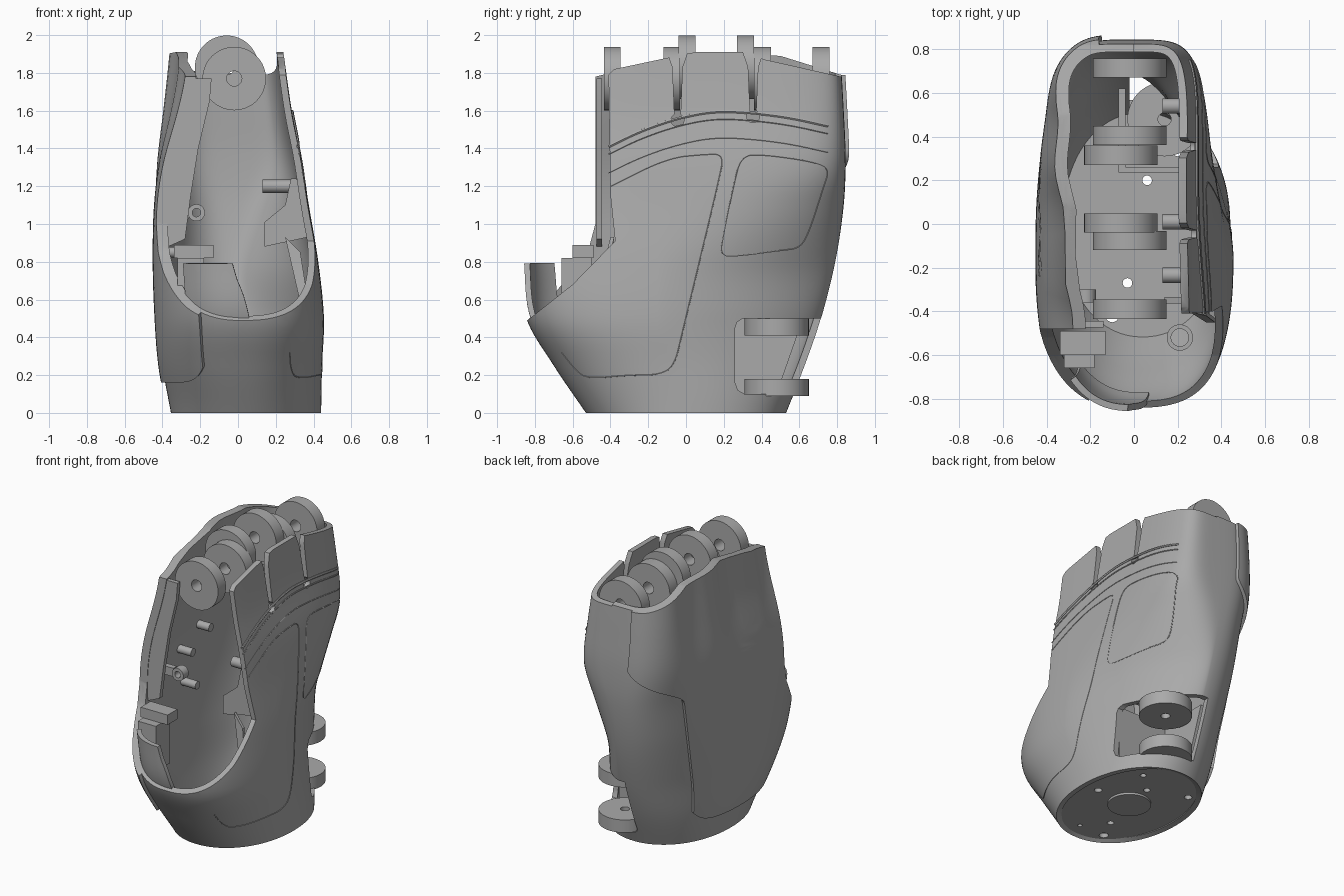
import bpy, bmesh, math
from mathutils import Vector, Matrix

if "Cube" in bpy.data.objects:
    bpy.data.objects.remove(bpy.data.objects["Cube"])

grey = bpy.data.materials.new("light grey plastic")
grey.use_nodes = True
grey.diffuse_color = (0.4, 0.4, 0.4, 1)
for node in grey.node_tree.nodes:
    if node.type == "BSDF_PRINCIPLED":
        node.inputs["Base Color"].default_value = grey.diffuse_color

# Shell sections: height, x left, x right, y front, y back,
# then squareness of the back of the hand, thumb corner and heel corner
KEYS = [(0, -.355, .44, -.53, .53, 2.1, 2.1, 2.1), (.25, -.4, .445, -.7, .63, 2.2, 1.8, 2.3),
        (.5, -.42, .455, -.845, .715, 2.3, 1.55, 2.6), (.8, -.43, .425, -.88, .79, 2.5, 1.65, 2.8),
        (1.1, -.425, .375, -.9, .835, 2.8, 2.8, 2.8), (1.35, -.415, .335, -.9, .845, 3.4, 5, 3),
        (1.6, -.39, .285, -.9, .835, 3.8, 6, 3.2), (1.95, -.355, .235, -.9, .815, 4, 6, 3.4)]


def section(z):
    i = max(k for k in range(len(KEYS) - 1) if KEYS[k][0] <= max(z, 0))
    a, b = KEYS[i], KEYS[i + 1]
    p, q = KEYS[max(i - 1, 0)], KEYS[min(i + 2, len(KEYS) - 1)]
    h = b[0] - a[0]
    t = (z - a[0]) / h
    out = []
    for j in range(1, len(a)):
        ma = (b[j] - p[j]) / (b[0] - p[0]) * h
        mb = (q[j] - a[j]) / (q[0] - a[0]) * h
        out.append(a[j] + ma * t + (3 * (b[j] - a[j]) - 2 * ma - mb) * t ** 2
                   + (2 * (a[j] - b[j]) + ma + mb) * t ** 3)
    return out


def smooth(a, b, v):
    t = min(max((v - a) / (b - a), 0), 1)
    return t * t * (3 - 2 * t)


def surface(angle, z, off=0.0):
    xl, xr, yf, yb, back, thumb, heel = section(z)
    yc = -.15 * smooth(0, .5, z)
    c, s = math.cos(angle), math.sin(angle)
    n = back if c < 0 else thumb if s > 0 else heel
    hx, xc = (xr - xl) / 2 + off, (xr + xl) / 2
    hy = (yb - yc if s > 0 else yc - yf) + off
    x = xc + hx * math.copysign(abs(c) ** (2 / n), c)
    y = yc + hy * math.copysign(abs(s) ** (2 / n), s)
    if c < 0:  # knuckle waves and inward lean on the hand's back
        k = smooth(1, 1.85, z) * min(1, -2 * c)
        x += k * (.1 * max(0, .55 - y) + .013 * math.cos((y - .02) * 14))
    return Vector((x, y, z))


def side_point(y, z):
    xl, xr, yf, yb, back, thumb, heel = section(z)
    yc = -.15 * smooth(0, .5, z)
    d, n = ((y - yc) / (yb - yc), thumb) if y > yc else ((yc - y) / (yc - yf), heel)
    return Vector(((xr + xl) / 2 + (xr - xl) / 2 * max(0, 1 - d ** n) ** (1 / n), y, z))


def add(name, mesh):
    ob = bpy.data.objects.new(name, mesh)
    bpy.context.collection.objects.link(ob)
    return ob


def bake(ob):
    bpy.context.view_layer.update()
    dg = bpy.context.evaluated_depsgraph_get()
    mesh = bpy.data.meshes.new_from_object(ob.evaluated_get(dg))
    ob.modifiers.clear()
    ob.data = mesh


def cut(ob, *cutters):
    for c in cutters:
        m = ob.modifiers.new("cut", "BOOLEAN")
        m.operation, m.solver, m.object = "DIFFERENCE", "EXACT", c
        c.hide_render = True
        bake(ob)
        bpy.data.objects.remove(c)
    return ob


def prism(name, points, vector):
    bm = bmesh.new()
    face = bm.faces.new([bm.verts.new(p) for p in points])
    res = bmesh.ops.extrude_face_region(bm, geom=[face], use_keep_orig=True)
    moved = [g for g in res["geom"] if isinstance(g, bmesh.types.BMVert)]
    bmesh.ops.translate(bm, verts=moved, vec=Vector(vector))
    bmesh.ops.recalc_face_normals(bm, faces=bm.faces)
    mesh = bpy.data.meshes.new(name)
    bm.to_mesh(mesh)
    bm.free()
    return add(name, mesh)


def profile(name, x0, x1, pts):
    return prism(name, [(x0, y, z) for y, z in pts], (x1 - x0, 0, 0))


def box(name, x0, x1, y0, y1, z0, z1):
    return profile(name, x0, x1, [(y0, z0), (y1, z0), (y1, z1), (y0, z1)])


def rod(name, start, vector, r, n=40):
    turn = Vector(vector).to_track_quat("Z", "Y")
    return prism(name, [Vector(start) + turn @ (Matrix.Rotation(math.tau * i / n, 3, "Z")
                 @ Vector((r, 0, 0))) for i in range(n)], vector)


def ring(name, start, vector, r, hole):
    v = Vector(vector)
    return cut(rod(name, start, v, r, 64), rod("bore", Vector(start) - v / 2, v * 2, hole))


def sheet(name, func, nu, nv, closed, thickness):
    bm = bmesh.new()
    rows = [[bm.verts.new(func(i / nu, k / nv)) for i in range(nu if closed else nu + 1)]
            for k in range(nv + 1)]
    for a, b in zip(rows, rows[1:]):
        for i in range(nu):
            j = (i + 1) % len(a)
            bm.faces.new((a[i], a[j], b[j], b[i]))
    mesh = bpy.data.meshes.new(name)
    bm.to_mesh(mesh)
    bm.free()
    ob = add(name, mesh)
    m = ob.modifiers.new("wall", "SOLIDIFY")
    m.thickness, m.offset = thickness, -1
    bake(ob)
    return ob


def left_opening():
    return profile("left_opening", -1, .002, [
        (-1.2, .49), (-.84, .49), (-.77, .555), (-.6, .74), (-.52, .85), (-.48, 1), (-.48, 1.78),
        (-.2, 1.85), (.1, 1.91), (.5, 1.89), (.82, 1.79), (1.2, 1.78), (1.2, 2.3), (-1.2, 2.3)])


# Hollow palm shell with its front opening, finger slots and thumb window
shell = sheet("palm_shell", lambda u, v: surface(u * math.tau, v * 1.93), 128, 48, True, .036)
right_opening = profile("right_opening", 0, 1, [
    (-1.2, .49), (-.84, .49), (-.6, .68), (-.375, .91), (-.4, 1.15), (-.41, 1.79), (-.38, 1.82),
    (-.05, 1.89), (.05, 1.91), (.3, 1.91), (.42, 1.87), (.82, 1.78), (1.2, 1.78), (1.2, 2.3), (-1.2, 2.3)])
thumb_window = profile("thumb_window", -.02, 1, [
    (.26, .16), (.275, .12), (.31, .1), (1, .1), (1, .5), (.3, .5), (.27, .48), (.26, .45)])
cut(shell, left_opening(), right_opening, thumb_window)
for y, z in ((-.045, 1.55), (.355, 1.57)):
    flared = [(y - .015, z), (y + .015, z), (y + .026, 1.83), (y + .06, 1.93), (y + .06, 2.2),
              (y - .06, 2.2), (y - .06, 1.93), (y - .026, 1.83)]
    cut(shell, profile("slot", .05, 1, flared), rod("slot_end", (.05, y, z), (1, 0, 0), .034))


# Raised cover on the back of the hand
def cover_point(u, v):
    z0 = .16 + .08 * abs(2 * u - 1) ** 8
    z = z0 + (1.93 - z0) * v
    start = 142 - 46 * smooth(1.1, 1.38, z)
    return surface(math.radians(start + (244 - start) * u), z, .022)


cut(sheet("back_cover", cover_point, 64, 60, False, .04), left_opening())


# Seams and ridges following the palm side, with rounded corners
def trim(name, pts, radius, closed=False):
    path = [Vector(p) for p in pts]
    for _ in range(3):
        pairs = list(zip(path, path[1:] + (path[:1] if closed else [])))
        soft = [a.lerp(b, t) for a, b in pairs for t in (.25, .75)]
        path = soft if closed else [path[0]] + soft + [path[-1]]
    cu = bpy.data.curves.new(name, "CURVE")
    cu.dimensions, cu.bevel_depth, cu.bevel_resolution = "3D", radius, 1
    sp = cu.splines.new("POLY")
    sp.points.add(len(path) - 1)
    for p, q in zip(sp.points, path):
        p.co = (*side_point(q.x, q.y), 1)
    sp.use_cyclic_u = closed
    ob = add(name, cu)
    mesh = bpy.data.meshes.new_from_object(ob.evaluated_get(bpy.context.evaluated_depsgraph_get()))
    bpy.data.objects.remove(ob)
    add(name, mesh)


arch = [(-.41, 1.41), (-.25, 1.49), (-.05, 1.56), (.15, 1.6), (.35, 1.59), (.55, 1.565), (.75, 1.52)]
trim("knuckle_ridge_upper", arch, .009)
trim("knuckle_ridge_lower", [(y, z - .04) for y, z in arch], .005)
trim("knuckle_seam", [(y, z - .14) for y, z in arch], .003)
trim("palm_panel_seam", [(-.4, 1.2), (-.1, 1.35), (.1, 1.37), (.2, 1.37), (.18, 1.25), (-.02, .42),
     (-.06, .25), (-.14, .2), (-.3, .2), (-.52, .18), (-.58, .22), (-.66, .32)], .003)
trim("heel_panel_seam", [(.29, 1.36), (.4, 1.37), (.68, 1.33), (.76, 1.29), (.73, 1.2), (.65, .95),
     (.6, .87), (.5, .86), (.28, .83), (.18, .83), (.2, .95), (.25, 1.2)], .003, True)

# Finger knuckle discs, and the two thumb discs
for i, (y, high) in enumerate(((-.39, 0), (-.075, 0), (.005, 1), (.315, 1), (.405, 0), (.715, 0))):
    ring(f"finger_disc_{i + 1}", (-.02 - .04 * high, y - .044, 1.77 + .06 * high), (0, .088, 0), .168, .04)
for name, z in (("lower", .09), ("upper", .41)):
    ring(f"thumb_disc_{name}", (.14, .48, z), (0, 0, .09), .17, .03)
profile("thumb_pocket_side", -.07, -.04, [(.24, .1), (.48, .1), (.62, .5), (.24, .5)])
box("thumb_pocket_front", -.07, .34, .235, .26, .1, .5)

# Wrist floor with hub and screw holes
floor = prism("wrist_floor", [surface(i * math.tau / 96, .015, -.02) for i in range(96)], (0, 0, .03))
for x, y, r in ((.06, .2, .022), (-.03, -.27, .022), (.1, -.42, .015), (-.1, -.42, .03),
                (.3, 0, .025), (-.2, .3, .025), (.2, .33, .02)):
    cut(floor, rod("screw_hole", (x, y, -.1), (0, 0, .3), r, 20))
rod("wrist_hub", (.04, 0, 0), (0, 0, .05), .14)


# Liner rising behind the front lip
def liner_point(u, v):
    z = .44 + .35 * v
    end = 274 - 6 * v
    return surface(math.radians(229 + (end - 229) * u), z, -.022)


sheet("front_left_liner", liner_point, 20, 8, False, .03)

# Inward flanges along both edges of the opening
prism("left_flange", [(x, -.475, z) for x, z in (
    (-.24, 1.77), (-.14, 1.77), (-.15, 1.65), (-.21, 1.4), (-.25, 1.15), (-.28, .92), (-.37, .88),
    (-.39, 1.05), (-.37, 1.3), (-.31, 1.55))], (0, .03, 0))
prism("right_flange", [(x, -.365, z) for x, z in (
    (.14, .88), (.14, 1.01), (.25, 1.1), (.28, 1.24), (.31, 1.24), (.34, 1.1), (.37, .93))], (0, .03, 0))

# Inner brackets, bosses and pegs
box("left_shelf", -.34, -.13, -.6, -.49, .82, .89)
box("left_block", -.32, -.18, -.66, -.5, .5, .82)
prism("right_fin", [(.25, -.4, .93), (.33, -.42, .85), (.37, -.45, .6), (.33, -.45, .58)], (0, .02, 0))
ring("left_boss", (-.22, -.36, 1.06), (0, .06, 0), .045, .022)
box("left_boss_arm", -.4, -.26, -.35, -.31, 1.03, 1.09)
for i, (y, z) in enumerate(((-.1, 1.1), (.1, 1.2), (-.05, .85))):
    rod(f"left_peg_{i + 1}", (-.4, y, z), (.12, 0, 0), .028, 20)
for i, (y, length) in enumerate(((-.235, .18), (.01, .18), (.54, .15))):
    rod(f"right_peg_{i + 1}", (.13, y, 1.2), (length, 0, 0), .035, 20)
ring("screw_post", (.21, -.52, .3), (0, 0, .15), .06, .04)

# Colour and shading
for ob in bpy.context.collection.objects:
    if ob.type == "MESH":
        ob.data.materials.clear()
        ob.data.materials.append(grey)
        bpy.ops.object.select_all(action="DESELECT")
        ob.select_set(True)
        bpy.context.view_layer.objects.active = ob
        bpy.ops.object.shade_smooth_by_angle(angle=math.radians(35))
